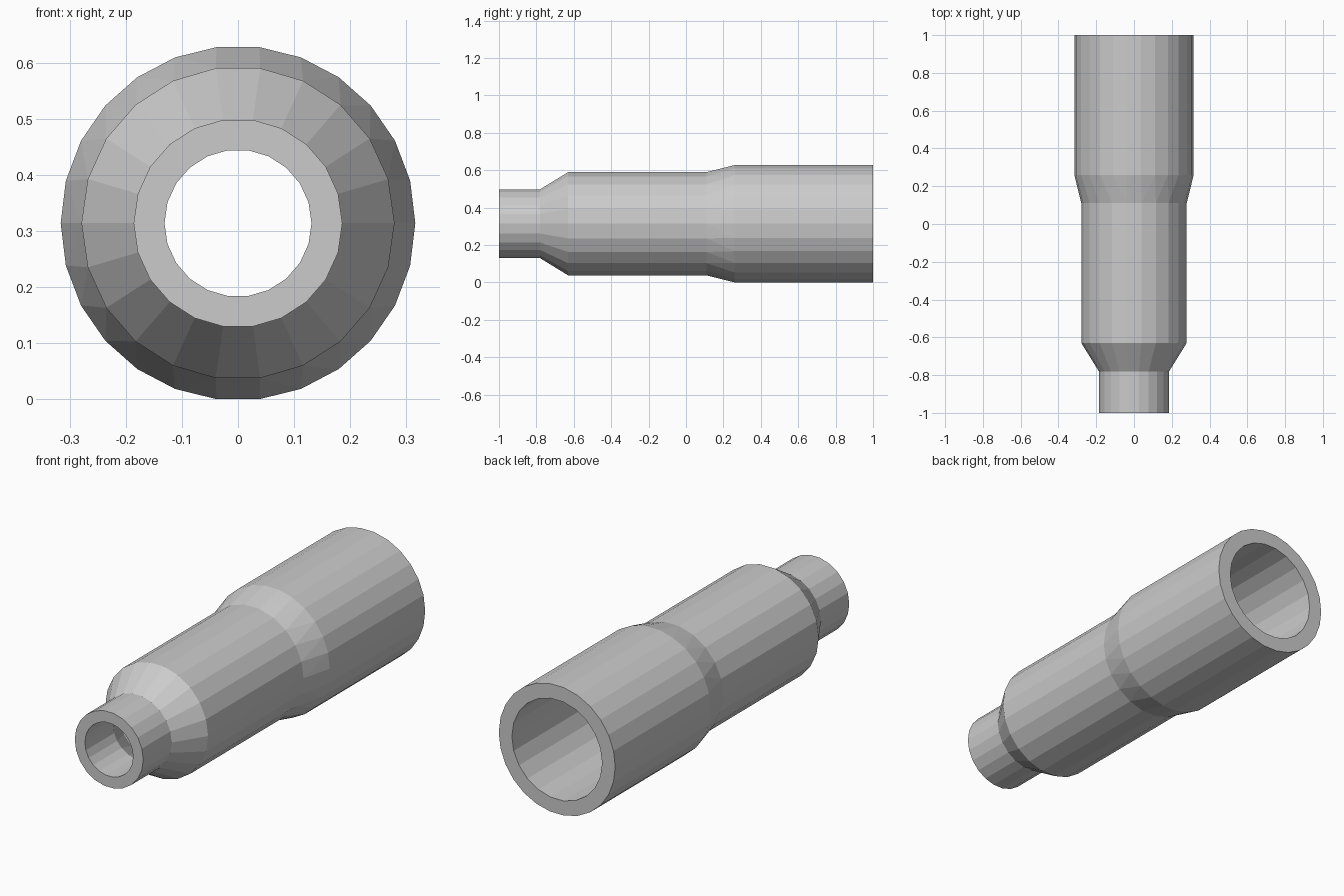
import bpy, bmesh, math

if "Cube" in bpy.data.objects:
    bpy.data.objects.remove(bpy.data.objects["Cube"])

CENTRE_Z = 0.314

# closed wall profile: (y, radius, sides), outside front to back, then bore back to front
PROFILE = [
    (-1.00, 0.186, 22), (-0.78, 0.186, 22),
    (-0.63, 0.279, 22), (0.11, 0.279, 22),
    (0.26, 0.316, 26), (1.00, 0.316, 26),
    (1.00, 0.245, 22), (0.26, 0.245, 22),
    (0.11, 0.212, 22), (-0.63, 0.212, 22),
    (-0.78, 0.131, 22), (-1.00, 0.131, 22),
]


def ring(bm, y, r, n):
    step = 2 * math.pi / n
    return [bm.verts.new((r * math.cos(i * step), y, CENTRE_Z + r * math.sin(i * step)))
            for i in range(n)]


def join_rings(bm, a, b):
    """Quads between equal rings, a triangle strip between unequal ones."""
    na, nb = len(a), len(b)
    if na == nb:
        for i in range(na):
            j = (i + 1) % na
            bm.faces.new((a[i], a[j], b[j], b[i]))
        return
    i = j = 0
    while i < na or j < nb:
        if j == nb or (i < na and (i + 0.5) / na <= (j + 0.5) / nb):
            bm.faces.new((a[i % na], a[(i + 1) % na], b[j % nb]))
            i += 1
        else:
            bm.faces.new((a[i % na], b[(j + 1) % nb], b[j % nb]))
            j += 1


# stepped reducer tube
bm = bmesh.new()
rings = [ring(bm, *p) for p in PROFILE]
for k, loop in enumerate(rings):
    join_rings(bm, loop, rings[(k + 1) % len(rings)])
bmesh.ops.recalc_face_normals(bm, faces=bm.faces)

mesh = bpy.data.meshes.new("stepped_tube")
bm.to_mesh(mesh)
bm.free()
bpy.context.collection.objects.link(bpy.data.objects.new("stepped_tube", mesh))
